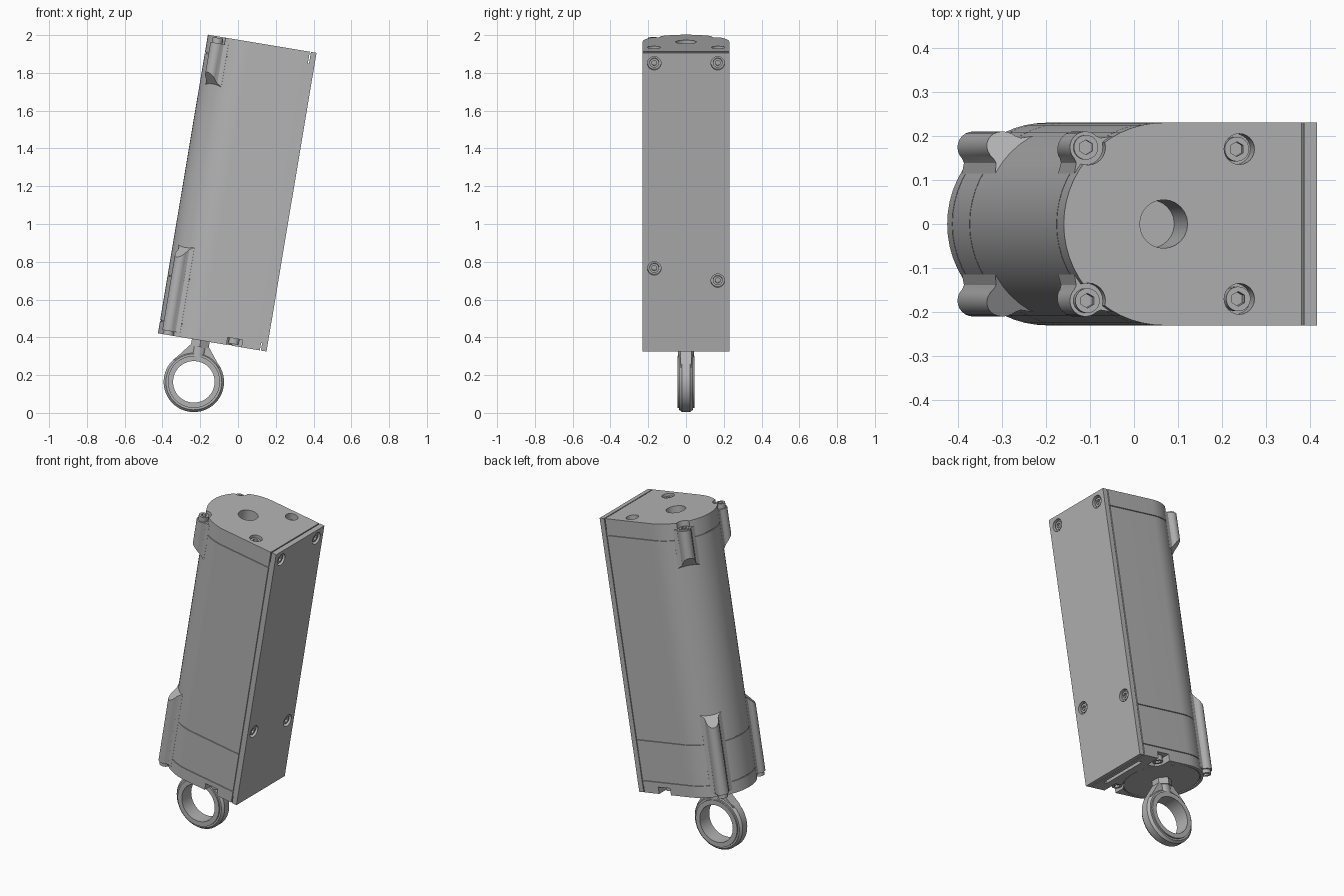
import bpy, bmesh, math
from mathutils import Matrix, Vector

if "Cube" in bpy.data.objects:
    bpy.data.objects.remove(bpy.data.objects["Cube"])

# Local frame: origin at the lower right edge, whole unit leaning about y
TILT = Matrix.Translation((0.151, 0, 0.325)) @ Matrix.Rotation(math.radians(9.5), 4, 'Y')
AXIS, R, H = -0.353, 0.23, 1.603
BOLT = 0.174          # bolt square half size
PLATE = 0.03          # mounting plate thickness


def material(name, value):
    m = bpy.data.materials.new(name)
    m.use_nodes = True
    col = (value, value, value, 1)
    m.diffuse_color = col
    m.node_tree.nodes["Principled BSDF"].inputs["Base Color"].default_value = col
    return m


GREY = material("light grey", 0.45)


def finish(bm, name):
    bmesh.ops.recalc_face_normals(bm, faces=bm.faces)
    me = bpy.data.meshes.new(name)
    bm.to_mesh(me)
    bm.free()
    me.materials.append(GREY)
    ob = bpy.data.objects.new(name, me)
    ob.matrix_world = TILT
    bpy.context.collection.objects.link(ob)
    return ob


def prism(name, outline, w0, w1):
    bm = bmesh.new()
    low = [bm.verts.new((u, v, w0)) for u, v in outline]
    top = [bm.verts.new((u, v, w1)) for u, v in outline]
    bm.faces.new(low)
    bm.faces.new(top)
    n = len(low)
    for i in range(n):
        j = (i + 1) % n
        bm.faces.new((low[i], low[j], top[j], top[i]))
    return finish(bm, name)


def box(name, u0, u1, v0, v1, w0, w1):
    return prism(name, [(u0, v0), (u1, v0), (u1, v1), (u0, v1)], w0, w1)


def rod(name, a, b, r0, r1=None, sides=24):
    a, b = Vector(a), Vector(b)
    bm = bmesh.new()
    turn = (b - a).to_track_quat('Z', 'Y').to_matrix().to_4x4()
    bmesh.ops.create_cone(bm, cap_ends=True, segments=sides, radius1=r0,
                          radius2=r0 if r1 is None else r1, depth=(b - a).length,
                          matrix=Matrix.Translation((a + b) / 2) @ turn)
    return finish(bm, name)


def cut(target, cutters):
    for c in cutters:
        mod = target.modifiers.new("cut", 'BOOLEAN')
        mod.operation, mod.solver, mod.object = 'DIFFERENCE', 'EXACT', c
    bpy.context.view_layer.update()
    me = bpy.data.meshes.new_from_object(
        target.evaluated_get(bpy.context.evaluated_depsgraph_get()))
    target.modifiers.clear()
    target.data = me
    for c in cutters:
        bpy.data.objects.remove(c)


def bolt(name, base, direction, r=0.028, height=0.03):
    base, d = Vector(base), Vector(direction)
    head = rod(name, base, base + d * height, r)
    cut(head, [rod("socket", base + d * height * 0.3, base + d * height * 2, r * 0.6, sides=6)])


def d_shape(inset=0.0, right=-PLATE - 0.006):
    r = R - inset
    arc = [math.pi / 2 + math.pi * i / 28 for i in range(29)]
    return [(AXIS + r * math.cos(t), r * math.sin(t)) for t in arc] + [(right, -r), (right, r)]


# Housing sections, separated by fine seams around an inset core
end_cap = prism("top_cap", d_shape(), 1.507, H)
housing = prism("main_housing", d_shape(), 0.311, 1.503)
lower_section = prism("lower_housing", d_shape(), 0.072, 0.307)
foot = prism("bottom_cap", d_shape(), 0, 0.068)
core = prism("seam_core", d_shape(0.006, -PLATE + 0.002), 0.04, 1.54)
plate = box("mounting_plate", -PLATE, 0, -R, R, 0, H)

# Top cap: centre bore, two counterbores and two open corner seats
top_u = AXIS + BOLT


def top_cutters():
    out = [rod("bore", (AXIS, 0, 1.42), (AXIS, 0, 1.7), 0.055)]
    for s in (-1, 1):
        out.append(rod("counterbore", (top_u, s * 0.17, 1.545), (top_u, s * 0.17, 1.7), 0.035))
        out.append(rod("seat", (AXIS - BOLT, s * BOLT, 1.565), (AXIS - BOLT, s * BOLT, 1.7), 0.04))
    return out


cut(end_cap, top_cutters())
cut(core, [rod("bore", (AXIS, 0, 1.42), (AXIS, 0, 1.7), 0.055)])
cut(housing, [rod("bore", (AXIS, 0, 1.42), (AXIS, 0, 1.7), 0.055)])
for s, side in ((-1, "right"), (1, "left")):
    drop = 0.02 if s > 0 else 0
    bolt("top_bolt_inner_" + side, (top_u, s * 0.17, 1.54), (0, 0, 1), height=0.05 - drop)
    bolt("top_bolt_outer_" + side, (AXIS - BOLT, s * BOLT, 1.555), (0, 0, 1), height=0.04 - drop)

# Bottom cap: bolt notches beside the end disc, and a slot near the plate
notches = [box("notch", -0.215, -0.135, min(s * 0.135, s * 0.3), max(s * 0.135, s * 0.3), -0.1, 0.04)
           for s in (-1, 1)]
ring_gap = rod("gap", (AXIS, 0, -0.1), (AXIS, 0, 0.008), R - 0.015, sides=48)
cut(foot, notches + [ring_gap, box("slot", -0.085, -0.06, -0.15, 0.15, -0.1, 0.03)])
rod("end_disc", (AXIS, 0, 0.002), (AXIS, 0, 0.05), R - 0.02, sides=48)
for s, side in ((-1, "right"), (1, "left")):
    bolt("bottom_bolt_inner_" + side, (AXIS + BOLT, s * BOLT, 0.045), (0, 0, -1), height=0.035)
    bolt("bottom_bolt_outer_" + side, (AXIS - BOLT, s * BOLT, 0.025), (0, 0, -1), height=0.025)


# Bolt bosses on the rounded side, flared into the body with a sloping end
def boss(name, s, square_w, slope_w):
    outward = Vector((-1, s)).normalized()
    across = Vector((-outward.y, outward.x))
    mid = Vector((AXIS - BOLT, s * BOLT))
    r = 0.036
    pts = [(-0.06, -0.065), (-0.024, -0.06), (-0.01, -0.04)]
    pts += [(r * math.cos(t), r * math.sin(t))
            for t in (math.pi * (i / 12 - 0.5) for i in range(13))]
    pts += [(a, -b) for a, b in reversed(pts[:3])]
    ob = prism(name, [tuple(mid + outward * a + across * b) for a, b in pts], square_w, slope_w)
    away = 1 if slope_w > square_w else -1
    for v in ob.data.vertices:
        if abs(v.co.z - slope_w) < 1e-4:
            v.co.z -= away * 1.1 * ((v.co.xy - mid).dot(outward) + 0.03)


for s, side in ((-1, "right"), (1, "left")):
    boss("upper_boss_" + side, s, 1.567, 1.335)
    boss("lower_boss_" + side, s, 0.022, 0.487)

# Plate screws in counterbored holes
screws = [(-0.168, 1.547), (0.168, 1.547), (-0.168, 0.446), (0.168, 0.38)]
cut(plate, [rod("hole", (-0.025, v, w), (0.1, v, w), 0.036) for v, w in screws])
for i, (v, w) in enumerate(screws):
    bolt("plate_screw_%d" % (i + 1), (-0.028, v, w), (1, 0, 0), r=0.025, height=0.02)

# Rod end: nut, shank, tapered shoulder and eye ring
EYE = Vector((AXIS, 0, -0.222))
rod("rod_nut", (AXIS, 0, 0.01), (AXIS, 0, -0.035), 0.055, sides=6)
rod("rod_shank", (AXIS, 0, 0), (AXIS, 0, -0.09), 0.042)

bm = bmesh.new()
shoulder = [(-0.125, -0.125), (-0.05, -0.03), (0.05, -0.03), (0.125, -0.125),
            (0.08, -0.13), (0, -0.1), (-0.08, -0.13)]
sides = [[bm.verts.new((AXIS + u, y, w)) for u, w in shoulder] for y in (-0.03, 0.03)]
for f in sides:
    bm.faces.new(f)
for i in range(len(shoulder)):
    j = (i + 1) % len(shoulder)
    bm.faces.new((sides[0][i], sides[0][j], sides[1][j], sides[1][i]))
finish(bm, "rod_shoulder")

bm = bmesh.new()
section = [(0.16, -0.022), (0.16, 0.022), (0.148, 0.036), (0.138, 0.036), (0.138, 0.045),
           (0.11, 0.045), (0.11, -0.045), (0.138, -0.045), (0.138, -0.036), (0.148, -0.036)]
verts = [bm.verts.new(EYE + Vector((r, y, 0))) for r, y in section]
edges = [bm.edges.new((verts[i], verts[(i + 1) % len(verts)])) for i in range(len(verts))]
bmesh.ops.spin(bm, geom=verts + edges, cent=EYE, axis=(0, 1, 0), angle=2 * math.pi,
               steps=48, use_merge=True)
bmesh.ops.remove_doubles(bm, verts=bm.verts, dist=1e-5)
finish(bm, "eye_ring")

# Smooth the round surfaces, keep corners crisp
bpy.ops.object.select_all(action='DESELECT')
for ob in bpy.context.scene.objects:
    if ob.type == 'MESH' and GREY.name in ob.data.materials:
        ob.select_set(True)
        bpy.context.view_layer.objects.active = ob
bpy.ops.object.shade_smooth_by_angle(angle=math.radians(30))
